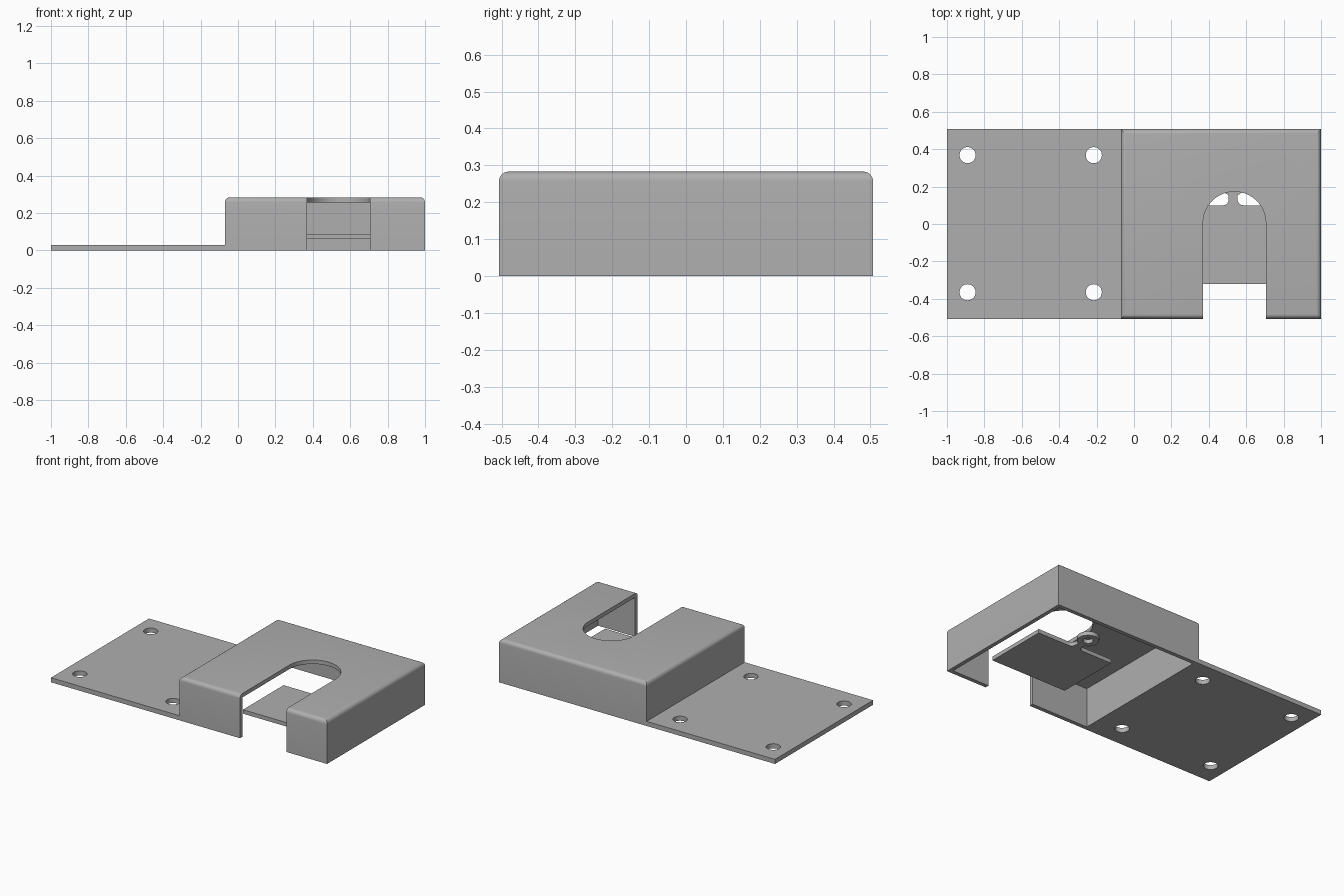
import bpy, bmesh, math

if "Cube" in bpy.data.objects:
    bpy.data.objects.remove(bpy.data.objects["Cube"], do_unlink=True)

grey = bpy.data.materials.new("plain grey")
grey.use_nodes = True
grey.diffuse_color = (0.43, 0.43, 0.43, 1)
grey.node_tree.nodes["Principled BSDF"].inputs["Base Color"].default_value = grey.diffuse_color

HALF = 0.507      # half depth
STEP = -0.07      # where the housing meets the base
TOP = 0.283
WALL = 0.026


def arc(cx, cy, r, start, end, n):
    """Points on an arc, angles in degrees."""
    angles = [math.radians(start + (end - start) * i / n) for i in range(n + 1)]
    return [(cx + r * math.cos(a), cy + r * math.sin(a)) for a in angles]


def rect(x0, x1, y0, y1):
    return [(x0, y0), (x1, y0), (x1, y1), (x0, y1)]


def prism(name, outline, z0, z1, bevel=0):
    """Extrude an outline upwards, optionally rounding its top rim."""
    bm = bmesh.new()
    face = bm.faces.new([bm.verts.new((x, y, z0)) for x, y in outline])
    up = bmesh.ops.extrude_face_region(bm, geom=[face])["geom"]
    for v in up:
        if isinstance(v, bmesh.types.BMVert):
            v.co.z = z1
    bmesh.ops.recalc_face_normals(bm, faces=bm.faces)
    if bevel:
        rim = [e for e in bm.edges if all(v.co.z > z1 - 1e-5 for v in e.verts)]
        bmesh.ops.bevel(bm, geom=rim, offset=bevel, segments=6, profile=0.5, affect='EDGES')
    mesh = bpy.data.meshes.new(name)
    bm.to_mesh(mesh)
    bm.free()
    mesh.materials.append(grey)
    ob = bpy.data.objects.new(name, mesh)
    bpy.context.collection.objects.link(ob)
    return ob


def select(ob):
    bpy.ops.object.select_all(action='DESELECT')
    ob.select_set(True)
    bpy.context.view_layer.objects.active = ob


def cut(ob, cutter):
    """Subtract the cutter and remove it."""
    mod = ob.modifiers.new("cut", 'BOOLEAN')
    mod.operation = 'DIFFERENCE'
    mod.solver = 'EXACT'
    mod.object = cutter
    select(ob)
    bpy.ops.object.modifier_apply(modifier=mod.name)
    bpy.data.objects.remove(cutter, do_unlink=True)


# Mounting base with four screw holes
base = prism("mounting_base", rect(-1, STEP, -HALF, HALF), 0, 0.03)
for x in (-0.89, -0.215):
    for y in (-0.365, 0.368):
        cut(base, prism("hole_cutter", arc(x, y, 0.043, 0, 350, 35), -0.1, 0.1))

# Hollow housing, open underneath
housing = prism("housing", rect(STEP, 1, -HALF, HALF), 0, TOP, bevel=0.026)
inner = rect(STEP + WALL, 1 - WALL, -HALF + WALL, HALF - WALL)
cut(housing, prism("cavity_cutter", inner, -0.1, TOP - WALL))

# Round-ended slot through roof and front wall
slot = [(0.369, -0.7), (0.705, -0.7)] + arc(0.537, 0.005, 0.168, 0, 180, 32)
cut(housing, prism("slot_cutter", slot, -0.2, 0.5))

# Inner tray: plate, filleted neck and round eyelet
NECK, RING_Y, RING_R, FILLET = 0.53, 0.215, 0.065, 0.03
side = 0.024 + FILLET
tray_outline = (
    [(0.26, 0.1), (0.26, -0.32), (0.81, -0.32), (0.81, 0.1)]
    + arc(NECK + side, 0.1 + FILLET, FILLET, 270, 180, 8)
    + arc(NECK, RING_Y, RING_R, -68, 248, 40)
    + arc(NECK - side, 0.1 + FILLET, FILLET, 0, -90, 8))
tray = prism("inner_tray", tray_outline, 0.06, 0.086)
cut(tray, prism("eyelet_cutter", arc(NECK, RING_Y, 0.03, 0, 345, 23), -0.1, 0.2))

for ob in (base, housing, tray):
    select(ob)
    bpy.ops.object.shade_smooth_by_angle(angle=math.radians(30))
